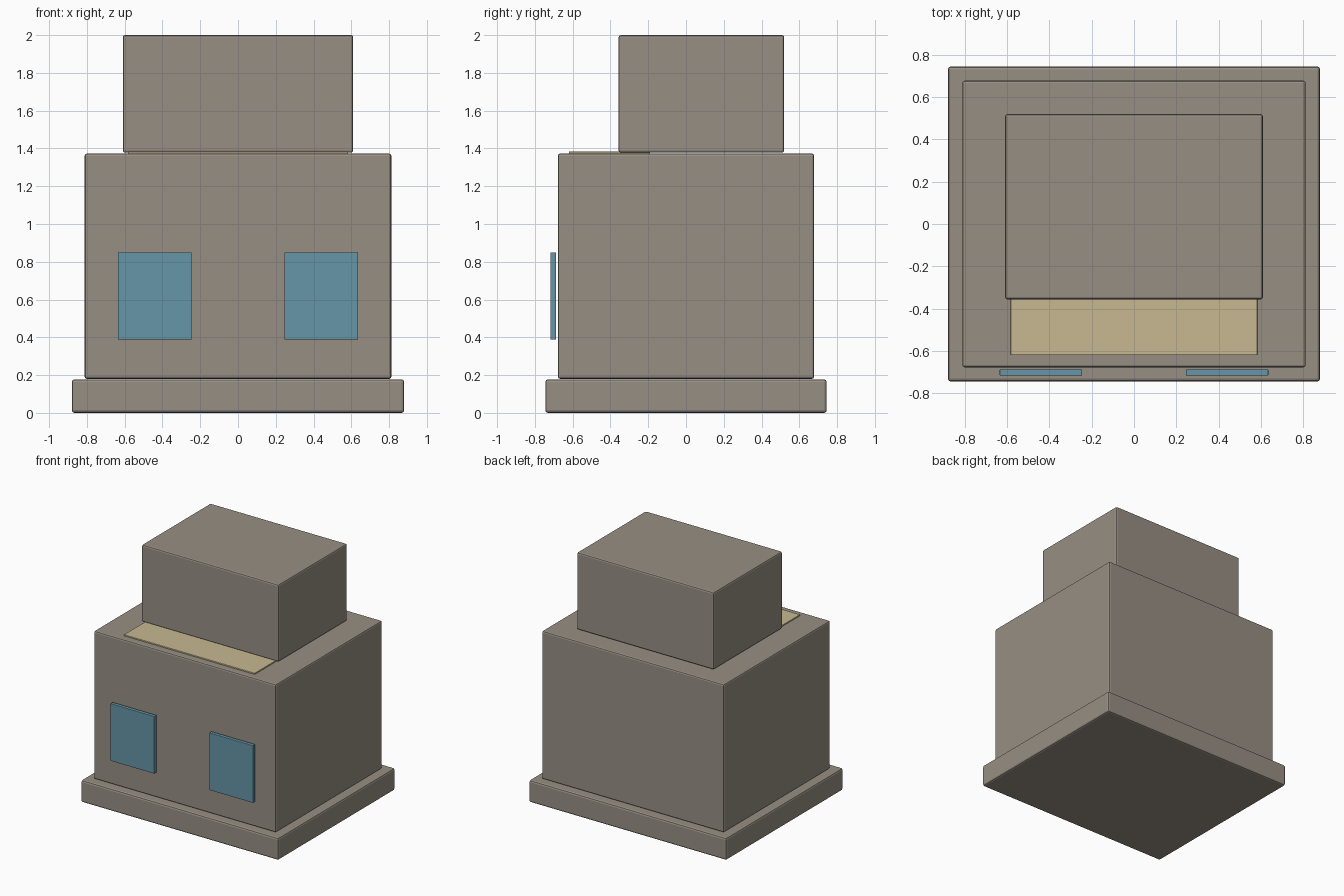
import bpy
import bmesh

if "Cube" in bpy.data.objects:
    bpy.data.objects.remove(bpy.data.objects["Cube"])


def material(name, rgb):
    m = bpy.data.materials.new(name)
    m.diffuse_color = (*rgb, 1.0)
    m.use_nodes = True
    m.node_tree.nodes["Principled BSDF"].inputs["Base Color"].default_value = m.diffuse_color
    return m


STONE = material("warm grey", (0.31, 0.275, 0.23))
GLASS = material("window blue", (0.13, 0.305, 0.385))
SAND = material("sand", (0.58, 0.48, 0.285))


def block(name, lo, hi, mat, bevel=0.0):
    """Box between two corners with softened edges."""
    bm = bmesh.new()
    bmesh.ops.create_cube(bm, size=1.0)
    for v in bm.verts:
        v.co = [a + (c + 0.5) * (b - a) for a, b, c in zip(lo, hi, v.co)]
    mesh = bpy.data.meshes.new(name)
    bm.to_mesh(mesh)
    bm.free()
    mesh.materials.append(mat)
    obj = bpy.data.objects.new(name, mesh)
    bpy.context.collection.objects.link(obj)
    if bevel:
        mod = obj.modifiers.new("soft_edges", "BEVEL")
        mod.width = bevel
        mod.segments = 2
    return obj


# stacked masses
block("base_slab", (-0.88, -0.745, 0.0), (0.88, 0.745, 0.178), STONE, 0.014)
block("main_body", (-0.812, -0.678, 0.18), (0.812, 0.678, 1.373), STONE, 0.012)
block("upper_block", (-0.61, -0.357, 1.378), (0.61, 0.52, 2.0), STONE, 0.012)

# terrace deck running slightly under the upper block
block("terrace_deck", (-0.583, -0.62, 1.365), (0.583, -0.19, 1.383), SAND, 0.003)

# front windows, one each side
for side, x in (("left", -0.44), ("right", 0.44)):
    block(side + "_window", (x - 0.195, -0.717, 0.388), (x + 0.195, -0.688, 0.85), GLASS, 0.003)
